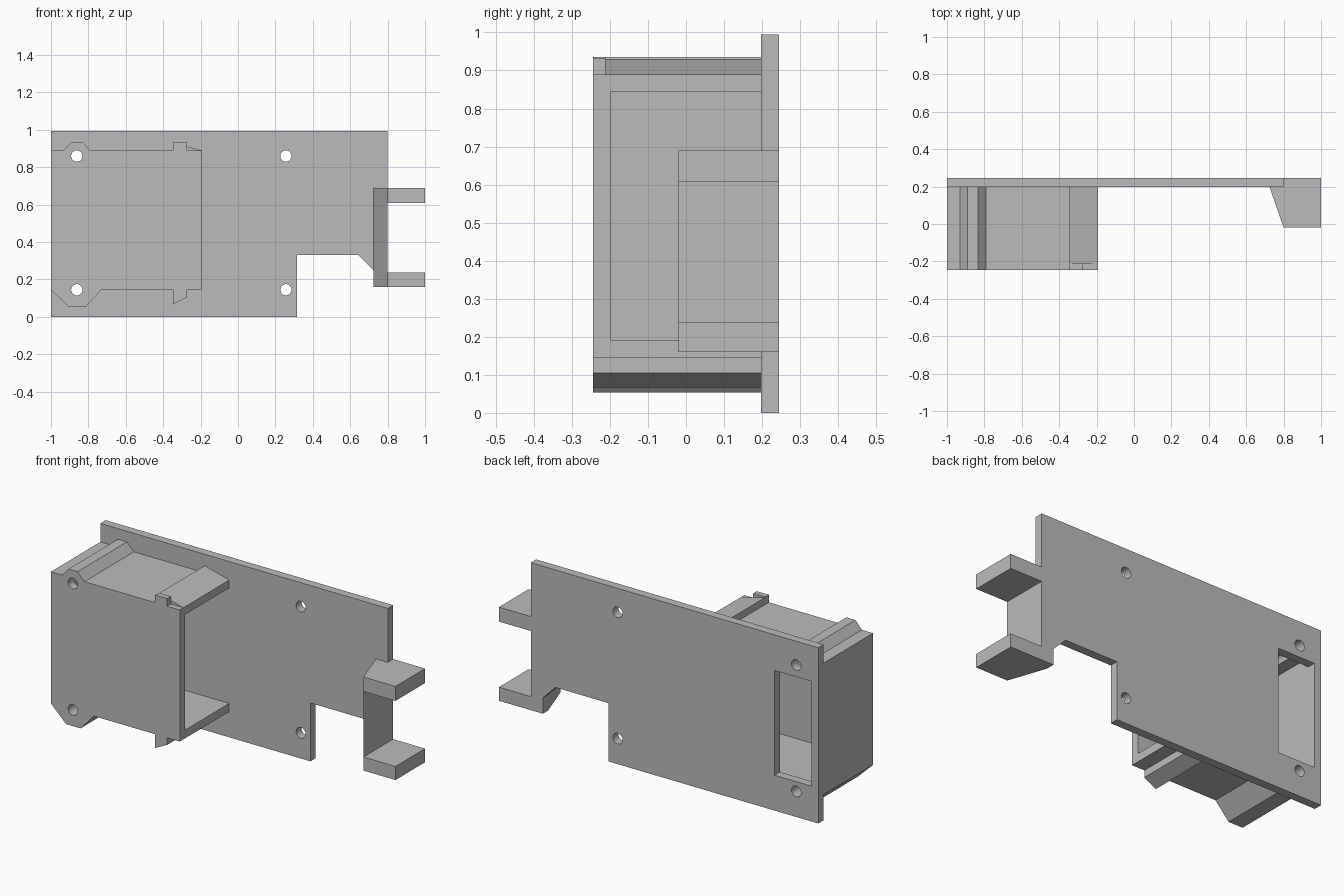
import bpy, bmesh
from mathutils import Vector

if "Cube" in bpy.data.objects:
    bpy.data.objects.remove(bpy.data.objects["Cube"], do_unlink=True)

grey = bpy.data.materials.new("plain_grey")
grey.use_nodes = True
colour = (0.5, 0.5, 0.5, 1)
grey.diffuse_color = colour
grey.node_tree.nodes["Principled BSDF"].inputs["Base Color"].default_value = colour


def prism(name, profile, low, high, axis="y"):
    """Extrude a profile: (x, z) points along y, or (x, y) points along z."""
    bm = bmesh.new()
    place = (lambda a, b: (a, low, b)) if axis == "y" else (lambda a, b: (a, b, low))
    face = bm.faces.new([bm.verts.new(place(a, b)) for a, b in profile])
    made = bmesh.ops.extrude_face_region(bm, geom=[face])["geom"]
    shift = Vector((0, high - low, 0) if axis == "y" else (0, 0, high - low))
    bmesh.ops.translate(bm, vec=shift, verts=[v for v in made if isinstance(v, bmesh.types.BMVert)])
    bmesh.ops.recalc_face_normals(bm, faces=bm.faces)
    mesh = bpy.data.meshes.new(name)
    bm.to_mesh(mesh)
    bm.free()
    mesh.materials.append(grey)
    obj = bpy.data.objects.new(name, mesh)
    bpy.context.collection.objects.link(obj)
    return obj


def block(name, x0, x1, y0, y1, z0, z1):
    return prism(name, [(x0, z0), (x1, z0), (x1, z1), (x0, z1)], y0, y1)


def hole_pin(x, z):
    bpy.ops.mesh.primitive_cylinder_add(vertices=32, radius=0.03, depth=1,
                                        location=(x, 0, z), rotation=(1.5708, 0, 0))
    pin = bpy.context.object
    pin.name = "hole_cutter"
    pin.data.materials.append(grey)
    return pin


def cut(obj, cutters):
    for cutter in cutters:
        cutter.hide_render = True
        mod = obj.modifiers.new("cut", "BOOLEAN")
        mod.operation, mod.solver, mod.object = "DIFFERENCE", "EXACT", cutter
    bpy.context.view_layer.update()
    graph = bpy.context.evaluated_depsgraph_get()
    result = bpy.data.meshes.new_from_object(obj.evaluated_get(graph))
    obj.modifiers.clear()
    obj.data = result


FRONT, PLATE, BACK = -0.245, 0.197, 0.245

# Mounting plate with a stepped lower corner
plate = prism("mounting_plate", [
    (-1, 0), (0.315, 0), (0.315, 0.33), (0.645, 0.33), (0.725, 0.25),
    (0.725, 0.16), (0.8, 0.16), (0.8, 0.995), (-1, 0.995)], PLATE, BACK)

# Box holder, with screw bosses and a lower hook in its outline
holder = prism("box_holder", [
    (-1, 0.145), (-0.905, 0.053), (-0.815, 0.053), (-0.73, 0.145),
    (-0.347, 0.145), (-0.347, 0.067), (-0.272, 0.105), (-0.272, 0.145),
    (-0.193, 0.145), (-0.193, 0.89), (-0.79, 0.89), (-0.833, 0.935),
    (-0.89, 0.935), (-0.93, 0.89), (-1, 0.89)], FRONT, PLATE)

# Cavity, rear window and screw holes
cavity = block("cavity_cutter", -0.957, 0, -0.198, 0.3, 0.192, 0.845)
window = block("window_cutter", -0.957, -0.725, 0.1, 0.4, 0.2, 0.793)
pins = [hole_pin(x, z) for x in (-0.862, 0.256) for z in (0.145, 0.86)]
cut(plate, [window] + pins)
cut(holder, [cavity] + pins[:2])
for helper in [cavity, window] + pins:
    bpy.data.objects.remove(helper, do_unlink=True)

# Upper latch: sloping ridge with a small tab at its front end
prism("latch_ramp", [(-0.347, 0.89), (-0.193, 0.89), (-0.347, 0.93)], -0.212, PLATE)
block("latch_tab", -0.347, -0.272, FRONT, -0.212, 0.89, 0.933)

# Side bracket: tapered wall and two prongs
prism("bracket_wall", [(0.725, PLATE), (0.8, -0.02), (0.8, PLATE)], 0.16, 0.69, "z")
for name, z0, z1 in (("lower_prong", 0.16, 0.237), ("upper_prong", 0.608, 0.69)):
    block(name, 0.8, 1, -0.02, BACK, z0, z1)
